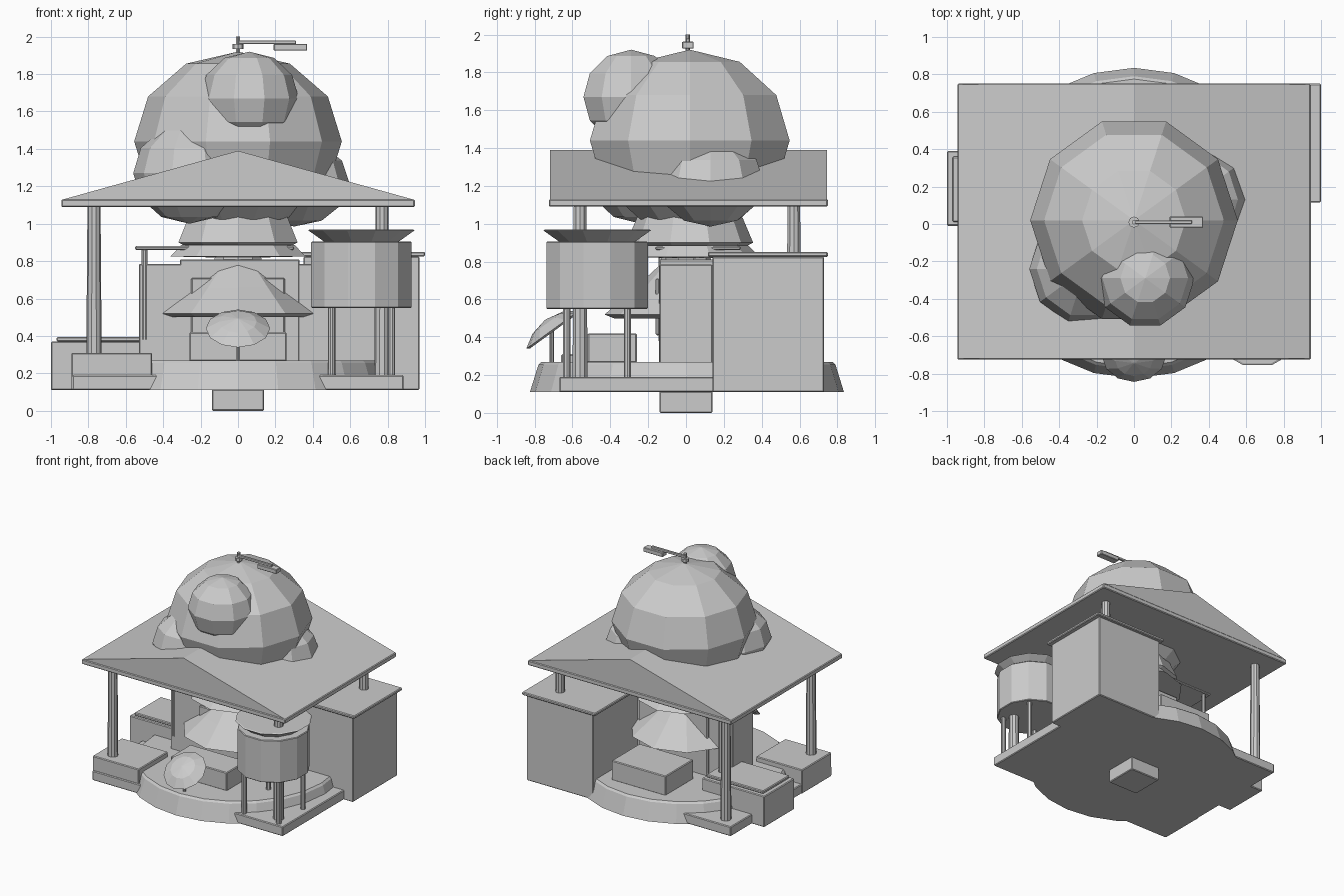
import bpy, bmesh, math
from mathutils import Matrix, Vector

cube = bpy.data.objects.get("Cube")
if cube:
    bpy.data.objects.remove(cube, do_unlink=True)

# One plain clay colour for everything
grey = bpy.data.materials.new("light_grey")
grey.use_nodes = True
grey.diffuse_color = (0.6, 0.6, 0.6, 1)
grey.node_tree.nodes["Principled BSDF"].inputs["Base Color"].default_value = (0.6, 0.6, 0.6, 1)


def finish(name, bm, bevel=0):
    bmesh.ops.recalc_face_normals(bm, faces=bm.faces)
    mesh = bpy.data.meshes.new(name)
    bm.to_mesh(mesh)
    bm.free()
    mesh.materials.append(grey)
    obj = bpy.data.objects.new(name, mesh)
    bpy.context.collection.objects.link(obj)
    if bevel:
        mod = obj.modifiers.new("edge", "BEVEL")
        mod.width = bevel
        mod.segments = 1
    return obj


def box(name, x, y, z, bevel=0.006):
    """Box from (low, high) ranges."""
    bm = bmesh.new()
    bmesh.ops.create_cube(bm, size=1)
    for v in bm.verts:
        v.co = Vector([(r[0] + r[1]) / 2 + c * (r[1] - r[0]) for r, c in zip((x, y, z), v.co)])
    return finish(name, bm, bevel)


def lathe(name, x, y, profile, sides=10, turn=0, bevel=0):
    """Faceted solid of revolution from (radius, height) points."""
    bm = bmesh.new()
    rings = []
    for r, z in profile:
        rings.append([bm.verts.new((x + r * math.cos(turn + math.tau * i / sides),
                                    y + r * math.sin(turn + math.tau * i / sides), z))
                      for i in range(sides)])
    for a, b in zip(rings, rings[1:]):
        for i in range(sides):
            j = (i + 1) % sides
            bm.faces.new((a[i], a[j], b[j], b[i]))
    bm.faces.new(rings[0][::-1])
    bm.faces.new(rings[-1])
    return finish(name, bm, bevel)


def post(name, x, y, z0, z1, r0, r1=None):
    return lathe(name, x, y, [(r0, z0), (r1 or r0, z1)], 10)


def blob(name, centre, radius, height):
    """Faceted foliage ball."""
    bm = bmesh.new()
    bmesh.ops.create_uvsphere(
        bm, u_segments=10, v_segments=6, radius=1,
        matrix=Matrix.Translation(centre) @ Matrix.Diagonal((radius, radius, height, 1))
        @ Matrix.Rotation(math.radians(18), 4, "Z"))
    return finish(name, bm)


TURN = math.radians(18)

# Base: foot, square slab, round terrace
box("foot", (-0.14, 0.14), (-0.14, 0.14), (0, 0.115))
box("base_slab", (-0.885, 0.885), (-0.67, 0.67), (0.11, 0.19))
lathe("round_terrace", 0, 0.005, [(0.83, 0.11), (0.785, 0.255), (0.77, 0.27)], 24)

# Storage boxes on the right-hand side
box("side_chest", (-1, -0.42), (-0.01, 0.39), (0.11, 0.37))
box("side_chest_lid", (-0.97, -0.44), (0.01, 0.36), (0.37, 0.395))
box("corner_planter", (-0.89, -0.46), (-0.66, -0.27), (0.11, 0.31))

# Tall cupboard
box("tall_cupboard", (0.35, 0.97), (0.14, 0.73), (0.11, 0.825))
box("cupboard_cap", (0.32, 1.0), (0.115, 0.75), (0.825, 0.85))

# Counters in front and behind
box("front_counter", (-0.26, 0.26), (-0.52, -0.26), (0.265, 0.42))
box("back_counter", (-0.25, 0.25), (0.26, 0.63), (0.265, 0.43))

# Central hut with window panel, flat canopy and canopy posts
box("hut_wall", (-0.53, 0.5), (-0.14, 0.14), (0.11, 0.785))
box("hut_core", (-0.31, 0.33), (-0.142, 0.16), (0.19, 0.81))
box("window_panel", (-0.25, 0.25), (-0.16, -0.14), (0.41, 0.71))
box("canopy", (-0.55, 0.3), (-0.16, 0.29), (0.86, 0.88))
for y in (-0.13, 0.26):
    post("canopy_post", -0.5, y, 0.38, 0.865, 0.015)

# Stacked skirts under the crown
lathe("lower_skirt", 0, 0, [(0.38, 0.5), (0.43, 0.52), (0.27, 0.66), (0.14, 0.78), (0.12, 0.86)], 10, TURN)
lathe("upper_skirt", 0, 0.01, [(0.15, 0.82), (0.38, 0.825), (0.32, 0.885)], 10, TURN)
lathe("crown_base", 0, 0.02, [(0.2, 0.83), (0.335, 0.9), (0.28, 1.03), (0.2, 1.15)], 10, TURN)

# Roof: gable prism on a thin eave plate
box("eave_plate", (-0.945, 0.945), (-0.725, 0.75), (1.09, 1.13))
bm = bmesh.new()
ends = [[bm.verts.new((x, y, z)) for x, z in ((-0.935, 1.13), (0.935, 1.13), (0, 1.39))]
        for y in (-0.72, 0.745)]
bm.faces.new(ends[0])
bm.faces.new(ends[1][::-1])
for i in range(3):
    j = (i + 1) % 3
    bm.faces.new((ends[0][i], ends[0][j], ends[1][j], ends[1][i]))
finish("gable_roof", bm)

# Roof posts at the four corners
for x in (-0.77, 0.77):
    for y in (-0.56, 0.57):
        post("roof_post", x, y, 0.18, 1.1, 0.042, 0.035)

# Crown of rounded masses
blob("crown_main", (0, 0.02, 1.44), 0.555, 0.48)
blob("crown_front", (0.06, -0.29, 1.67), 0.265, 0.25)
blob("crown_right", (-0.26, -0.24, 1.27), 0.3, 0.27)
blob("crown_left", (0.3, 0.13, 1.22), 0.295, 0.235)

# Vane on top
post("vane_pole", 0, 0.01, 1.88, 2.0, 0.012)
lathe("vane_collar", 0, 0.01, [(0.03, 1.935), (0.03, 1.96)], 8)
box("vane_arm", (0, 0.31), (0, 0.02), (1.96, 1.98), 0.003)
box("vane_blade", (0.19, 0.37), (-0.02, 0.04), (1.925, 1.962), 0.004)

# Water tank on four legs
TX, TY = 0.66, -0.47
lathe("tank", TX, TY, [(0.278, 0.55), (0.278, 0.905)], 12, math.radians(15), 0.005)
lathe("tank_rim", TX, TY, [(0.2, 0.9), (0.295, 0.965), (0.285, 0.97)], 12, math.radians(15))
for dx in (-0.16, 0.16):
    for dy in (-0.16, 0.16):
        post("tank_leg", TX + dx, TY + dy, 0.18, 0.56, 0.02)

# Tilted parasol in front
post("parasol_pole", 0, -0.71, 0.26, 0.46, 0.012)
parasol = lathe("parasol", 0, 0, [(0.155, -0.01), (0.172, 0), (0.1, 0.045), (0.005, 0.065)], 12)
parasol.location = (0, -0.705, 0.44)
parasol.rotation_euler.x = math.radians(36)
